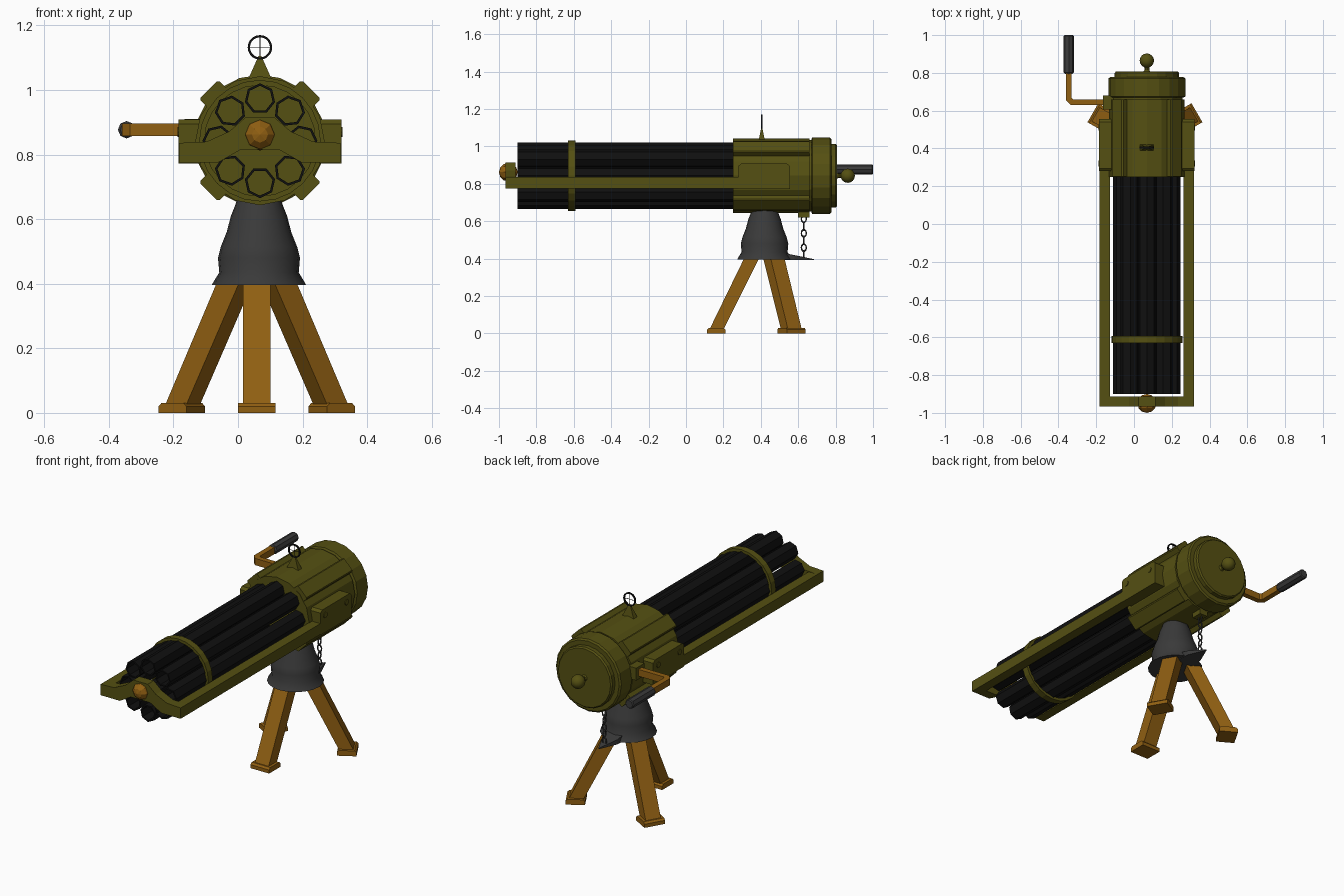
import bpy, bmesh
from math import sin, cos, pi, radians
from mathutils import Vector, Matrix

old = bpy.data.objects.get("Cube")
if old:
    bpy.data.objects.remove(old, do_unlink=True)


def material(name, r, g, b):
    m = bpy.data.materials.new(name)
    m.use_nodes = True
    m.diffuse_color = (r, g, b, 1)
    m.node_tree.nodes["Principled BSDF"].inputs["Base Color"].default_value = (r, g, b, 1)
    return m


OLIVE = material("olive paint", 0.09, 0.08, 0.006)
WOOD = material("orange wood", 0.28, 0.115, 0.006)
GREY = material("dark grey iron", 0.042, 0.042, 0.042)
BLACK = material("black steel", 0.005, 0.005, 0.005)

CX, CZ = 0.068, 0.843      # barrel axis
SY = 0.42                  # stand position along the gun


def finish(name, bm, mat, smooth=False):
    bmesh.ops.remove_doubles(bm, verts=bm.verts, dist=1e-5)
    bmesh.ops.recalc_face_normals(bm, faces=bm.faces)
    me = bpy.data.meshes.new(name)
    bm.to_mesh(me)
    bm.free()
    me.materials.append(mat)
    ob = bpy.data.objects.new(name, me)
    bpy.context.collection.objects.link(ob)
    if smooth:
        bpy.ops.object.select_all(action='DESELECT')
        ob.select_set(True)
        bpy.context.view_layer.objects.active = ob
        bpy.ops.object.shade_smooth_by_angle(angle=radians(50))
    return ob


def lathe(name, profile, mat, centre, axis='Y', sides=16, turn=0, ring=False, smooth=False):
    """Spin (radius, position) pairs about an axis; ring joins last pair to first."""
    bm = bmesh.new()
    loops = []
    for r, t in profile:
        row = []
        for i in range(sides):
            a = turn + 2 * pi * i / sides
            u, v = r * cos(a), r * sin(a)
            p = {'Y': (u, t, v), 'Z': (u, v, t), 'X': (t, u, v)}[axis]
            row.append(bm.verts.new(Vector(centre) + Vector(p)))
        loops.append(row)
    pairs = list(zip(loops, loops[1:])) + ([(loops[-1], loops[0])] if ring else [])
    for a, b in pairs:
        for i in range(sides):
            j = (i + 1) % sides
            bm.faces.new((a[i], a[j], b[j], b[i]))
    if not ring:
        bm.faces.new(loops[0])
        bm.faces.new(loops[-1])
    return finish(name, bm, mat, smooth)


def prism(name, points, lo, hi, place, mat):
    """Extrude a flat outline from lo to hi; place maps (u, v, w) to space."""
    bm = bmesh.new()
    a = [bm.verts.new(place(u, v, lo)) for u, v in points]
    b = [bm.verts.new(place(u, v, hi)) for u, v in points]
    bm.faces.new(a)
    bm.faces.new(b)
    for i in range(len(a)):
        j = (i + 1) % len(a)
        bm.faces.new((a[i], a[j], b[j], b[i]))
    return finish(name, bm, mat)


def box(name, x, y, z, mat, top=1.0):
    """Box from three (low, high) ranges, with an optional tapered top."""
    mx, my = sum(x) / 2, sum(y) / 2
    bm = bmesh.new()
    bmesh.ops.create_cube(bm, size=1)
    for v in bm.verts:
        k = top if v.co.z > 0 else 1
        v.co = (mx + v.co.x * k * (x[1] - x[0]), my + v.co.y * k * (y[1] - y[0]),
                sum(z) / 2 + v.co.z * (z[1] - z[0]))
    return finish(name, bm, mat)


def ball(name, centre, r, mat, sides, rings, smooth=False):
    bm = bmesh.new()
    bmesh.ops.create_uvsphere(bm, u_segments=sides, v_segments=rings, radius=r,
                              matrix=Matrix.Translation(centre) @ Matrix.Rotation(pi / 2, 4, 'X'))
    return finish(name, bm, mat, smooth)


AXIS = (CX, 0, CZ)

# Barrel cluster: open tubes and clamping band
for i in range(8):
    a = i * pi / 4
    lathe(f"barrel_{i + 1}", [(0.048, -0.9), (0.048, 0.27), (0.04, 0.27), (0.04, -0.9)], BLACK,
          (CX + 0.13 * cos(a), 0, CZ + 0.13 * sin(a)), sides=7, turn=a, ring=True)
lathe("barrel_band", [(0.188, -0.63), (0.188, -0.592), (0.172, -0.592), (0.172, -0.63)],
      OLIVE, AXIS, sides=24, ring=True)

# Housing with rear drum and end cap
lathe("housing", [(0.2, 0.25), (0.2, 0.66), (0.19, 0.66), (0.19, 0.68)], OLIVE, AXIS)
lathe("rear_drum", [(0.195, 0.67), (0.204, 0.675), (0.204, 0.77), (0.195, 0.777),
                    (0.17, 0.777), (0.17, 0.8), (0.163, 0.808)], OLIVE, AXIS, sides=20)
lathe("rear_knob_neck", [(0.022, 0.8), (0.013, 0.815), (0.013, 0.84)], OLIVE, AXIS, sides=10)
ball("rear_knob", (CX, 0.865, CZ), 0.038, OLIVE, 12, 8, True)

# Diagonal ribs along the housing
for i in range(4):
    a = pi / 4 + i * pi / 2

    def place(u, v, w, a=a):
        return Vector((CX + u * cos(a) - v * sin(a), w, CZ + u * sin(a) + v * cos(a)))
    prism(f"housing_rib_{i + 1}", [(0.17, -0.042), (0.218, -0.042), (0.224, -0.036),
                                   (0.224, 0.036), (0.218, 0.042), (0.17, 0.042)],
          0.251, 0.66, place, OLIVE)

# Side frame, mounting plates and bolts
for side, s in (("left", 1), ("right", -1)):
    def across(lo, hi):
        return sorted((CX + s * lo, CX + s * hi))
    box(f"{side}_frame_bar", across(0.195, 0.25), (-0.965, 0.3), (0.775, 0.836), OLIVE)
    plate = [(0.28, 0.772), (0.555, 0.772), (0.555, 0.895), (0.54, 0.908),
             (0.295, 0.908), (0.28, 0.895)]
    prism(f"{side}_mounting_plate", plate, s * 0.18, s * 0.252,
          lambda u, v, w: Vector((CX + w, u, v)), OLIVE)
    for n, y in enumerate((0.32, 0.51)):
        lathe(f"{side}_plate_bolt_{n + 1}", [(0.016, s * 0.24), (0.016, s * 0.256)], OLIVE,
              (CX, y, 0.87), axis='X', sides=10)

# Arched front crossbar
half = [(0.25, 0.836), (0.165, 0.84), (0.095, 0.872), (0.045, 0.915)]
under = [(0.06, 0.815), (0.13, 0.775), (0.25, 0.775)]
outline = half + [(-x, z) for x, z in reversed(half)]
outline += [(-x, z) for x, z in reversed(under)] + under
prism("front_crossbar", outline, -0.966, -0.912, lambda u, v, w: Vector((CX + u, w, v)), OLIVE)
ball("front_knob", (CX, -0.95, 0.862), 0.05, WOOD, 8, 6)

# Ring sight
box("sight_post", (CX - 0.038, CX + 0.038), (0.388, 0.422), (1.03, 1.105), OLIVE, top=0.12)
lathe("sight_ring", [(0.038, -0.004), (0.038, 0.004), (0.031, 0.004), (0.031, -0.004)],
      BLACK, (CX, 0.405, 1.132), sides=20, ring=True)
box("sight_hair_upright", (CX - 0.001, CX + 0.001), (0.404, 0.406), (1.1, 1.164), BLACK)
box("sight_hair_level", (CX - 0.032, CX + 0.032), (0.404, 0.406), (1.131, 1.133), BLACK)

# Crank: bent wooden arm and grip
CRANK_Z, GRIP_X = 0.877, -0.345
box("crank_mount", (-0.165, -0.1), (0.605, 0.68), (0.84, 0.91), OLIVE)
arm = [(-0.1, 0.63), (-0.335, 0.63), (-0.36, 0.655), (-0.36, 0.82), (-0.33, 0.82),
       (-0.33, 0.668), (-0.322, 0.66), (-0.1, 0.66)]
prism("crank_arm", arm, CRANK_Z - 0.019, CRANK_Z + 0.019, lambda u, v, w: Vector((u, v, w)), WOOD)
lathe("crank_grip", [(0.02, 0.795), (0.027, 0.803), (0.027, 0.995), (0.022, 1.0)], GREY,
      (GRIP_X, 0, CRANK_Z), sides=8)

# Bell-shaped stand with rear lug
lathe("stand", [(0.146, 0.396), (0.143, 0.402), (0.123, 0.435), (0.127, 0.48), (0.118, 0.515),
                (0.1, 0.56), (0.087, 0.61), (0.073, 0.645), (0.068, 0.66)], GREY,
      (0.065, SY, 0), axis='Z', sides=20, smooth=True)
lug = [(-0.05, 0.5), (-0.045, 0.58), (0, 0.685), (0.045, 0.58), (0.05, 0.5)]
lug_top = {0.5: 0.435, 0.58: 0.418, 0.685: 0.397}
prism("stand_lug", lug, 0, 1,
      lambda u, v, w: Vector((CX + u, v, 0.392 + w * (lug_top[v] - 0.392))), GREY)

# Safety chain
box("chain_bracket", (CX - 0.025, CX + 0.025), (0.598, 0.66), (0.62, 0.655), OLIVE)
for i in range(6):
    bpy.ops.mesh.primitive_torus_add(major_segments=10, minor_segments=5, major_radius=0.013,
                                     minor_radius=0.004, location=(CX, 0.63, 0.42 + i * 0.0385),
                                     rotation=(pi / 2, 0, i % 2 * pi / 2))
    link = bpy.context.object
    link.name = f"chain_link_{i + 1}"
    link.scale = (1, 1.4, 1)
    link.data.materials.append(GREY)

# Tripod legs and feet
for name, deg in (("front", -90), ("left", 30), ("right", 150)):
    d = Vector((cos(radians(deg)), sin(radians(deg)), 0))
    t = Vector((-d.y, d.x, 0))

    def radial(u, v, w):
        return Vector((0.058, 0.43, v)) + d * u + t * w
    prism(f"{name}_leg", [(0.23, 0.02), (0.305, 0.02), (0.115, 0.41), (0.035, 0.41)],
          -0.0425, 0.0425, radial, WOOD)
    prism(f"{name}_foot", [(0.218, 0), (0.318, 0), (0.318, 0.02), (0.308, 0.03),
                           (0.228, 0.03), (0.218, 0.02)], -0.058, 0.058, radial, WOOD)
